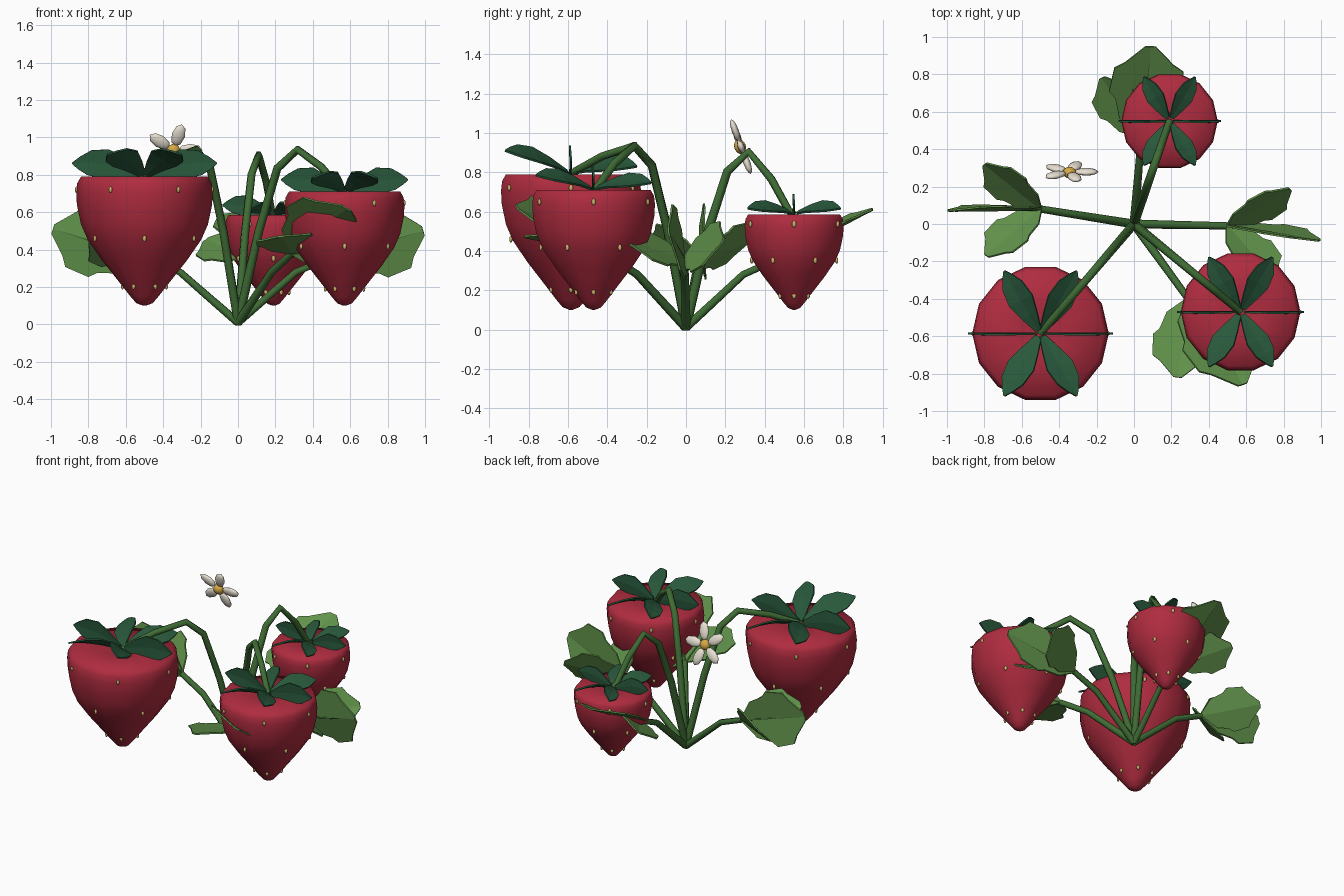
import bpy, bmesh, math
from mathutils import Vector, Matrix

if "Cube" in bpy.data.objects:
    bpy.data.objects.remove(bpy.data.objects["Cube"])

UP = Vector((0, 0, 1))


def material(name, rgb):
    m = bpy.data.materials.new(name)
    m.diffuse_color = (*rgb, 1)
    m.use_nodes = True
    m.node_tree.nodes["Principled BSDF"].inputs["Base Color"].default_value = m.diffuse_color
    return m


RED = material("berry_red", (0.43, 0.025, 0.05))
SEPAL = material("sepal_green", (0.022, 0.10, 0.045))
LEAF = material("leaf_green", (0.12, 0.29, 0.07))
STEM = material("stem_green", (0.05, 0.15, 0.035))
SEED = material("seed_gold", (0.62, 0.45, 0.15))
PETAL = material("petal_cream", (0.80, 0.74, 0.64))
GOLD = material("flower_gold", (0.68, 0.40, 0.06))


def finish(bm, name, mat, smooth=False):
    bmesh.ops.recalc_face_normals(bm, faces=bm.faces)
    me = bpy.data.meshes.new(name)
    bm.to_mesh(me)
    bm.free()
    me.materials.append(mat)
    for p in me.polygons:
        p.use_smooth = smooth
    ob = bpy.data.objects.new(name, me)
    bpy.context.collection.objects.link(ob)
    return ob


def lathe(name, profile, centre, sides, mat):
    bm = bmesh.new()
    rings = []
    for r, z in profile:
        rings.append([bm.verts.new((centre[0] + r * math.cos(2 * math.pi * i / sides),
                                    centre[1] + r * math.sin(2 * math.pi * i / sides), z))
                      for i in range(sides)])
    for a, b in zip(rings, rings[1:]):
        for i in range(sides):
            j = (i + 1) % sides
            bm.faces.new((a[i], a[j], b[j], b[i]))
    bm.faces.new(rings[0])
    bm.faces.new(rings[-1])
    return finish(bm, name, mat, True)


def tube(name, pts, radius, tip=0.8):
    cu = bpy.data.curves.new(name, 'CURVE')
    cu.dimensions = '3D'
    cu.bevel_depth = radius
    cu.bevel_resolution = 1
    cu.use_fill_caps = True
    sp = cu.splines.new('POLY')
    sp.points.add(len(pts) - 1)
    for i, p in enumerate(pts):
        sp.points[i].co = (*p, 1)
        sp.points[i].radius = 1 + (tip - 1) * i / (len(pts) - 1)
    cu.materials.append(STEM)
    ob = bpy.data.objects.new(name, cu)
    bpy.context.collection.objects.link(ob)


def blade(name, base, tip, outline, mat, fold=0.12, bow=0.0):
    """Folded leaf from base to tip; an upright leaf is swung over, so side ones stand on edge."""
    base, tip = Vector(base), Vector(tip)
    d = (tip - base).normalized()
    w = UP.rotation_difference(d) @ Vector((1, 0, 0))
    n = w.cross(d)
    if n.z < 0:
        n = -n
    length = (tip - base).length
    bm = bmesh.new()
    rows = []
    for t, h in outline:
        c = base.lerp(tip, t) + UP * bow * length * math.sin(math.pi * t)
        rows.append([bm.verts.new(c + w * h * length * s + n * fold * h * length * abs(s))
                     for s in (-1, 0, 1)])
    for a, b in zip(rows, rows[1:]):
        for i in range(2):
            bm.faces.new((a[i], a[i + 1], b[i + 1], b[i]))
    ob = finish(bm, name, mat)
    so = ob.modifiers.new("thickness", 'SOLIDIFY')
    so.thickness = 0.01
    so.offset = 0


def ellipsoids(name, items, mat):
    bm = bmesh.new()
    for loc, rot, scale in items:
        m = Matrix.Translation(loc) @ rot.to_4x4() @ Matrix.Diagonal((*scale, 1))
        bmesh.ops.create_uvsphere(bm, u_segments=8, v_segments=6, radius=1, matrix=m)
    return finish(bm, name, mat, True)


# Fruit: heights are fractions of the berry, radii fractions of its width
FRUIT = [(0.02, 0.0), (0.12, 0.02), (0.21, 0.075), (0.38, 0.19), (0.62, 0.35), (0.83, 0.51),
         (0.93, 0.63), (0.99, 0.78), (1.0, 0.88), (0.985, 0.95), (0.93, 1.0), (0.3, 1.0), (0.03, 0.97)]
SEPAL_SHAPE = [(0, 0.05), (0.25, 0.14), (0.5, 0.215), (0.75, 0.18), (0.9, 0.09), (1, 0.01)]
# Per berry: centre, radius, top, stem apex, rise of front sepals, apex position along the arch
berries = [("left", (-0.50, -0.585), 0.365, 0.79, 0.935, 0.30, 0.45),
           ("right", (0.57, -0.47), 0.320, 0.71, 0.935, 0.20, 0.56),
           ("back", (0.19, 0.55), 0.258, 0.585, 0.905, 0.08, 0.58)]


def fruit_radius(f):
    for (r0, z0), (r1, z1) in zip(FRUIT, FRUIT[1:]):
        if z0 <= f <= z1:
            return r0 + (r1 - r0) * (f - z0) / (z1 - z0)


for label, (cx, cy), R, top, apex, rise, ta in berries:
    H = top - 0.10
    lathe(label + "_berry", [(r * R, 0.10 + z * H) for r, z in FRUIT], (cx, cy), 14, RED)
    # Staggered seed rings
    seeds = []
    for k, f in enumerate((0.15, 0.52, 0.90)):
        r = fruit_radius(f) * R
        for i in range(6):
            a = math.radians(60 * i + (30 if k == 1 else 0))
            seeds.append((Vector((cx + r * math.cos(a), cy + r * math.sin(a), 0.10 + f * H)),
                          Matrix.Rotation(a, 3, 'Z'), (0.008, 0.011, 0.017)))
    ellipsoids(label + "_seeds", seeds, SEED)
    # Calyx of six sepals
    for i in range(6):
        ca, sa = math.cos(math.pi * i / 3), math.sin(math.pi * i / 3)
        slope = 0.17 if i % 3 == 0 else (rise if sa < 0 else 0.08)
        L = 1.06 * R
        base = (cx + 0.02 * ca, cy + 0.02 * sa, top + 0.01)
        tip = (cx + L * ca, cy + L * sa, top + 0.01 + slope * R)
        blade(f"{label}_sepal_{i + 1}", base, tip, SEPAL_SHAPE, SEPAL, 0.08, 0.07)
    # Arching fruit stem
    arch = [(0, 0.01), (ta * 0.35, 0.50), (ta * 0.66, apex - 0.10), (ta, apex),
            ((ta + 1) / 2, (apex + top) / 2 + 0.02), (0.95, top + 0.02), (1.0, top)]
    tube(label + "_fruit_stem", [(cx * t, cy * t, z) for t, z in arch], 0.024)

# Three-part leaves on low stalks
LEAF_SHAPE = [(0, 0.03), (0.2, 0.24), (0.42, 0.30), (0.5, 0.37), (0.76, 0.34), (0.82, 0.24), (1, 0.05)]
leaves = [("right", (0.50, -0.01, 0.36), (0.99, -0.09, 0.50)),
          ("left", (-0.50, 0.08, 0.36), (-0.99, 0.07, 0.51)),
          ("rear", (0.04, 0.47, 0.36), (0.09, 0.95, 0.61)),
          ("front", (0.29, -0.40, 0.38), (0.58, -0.86, 0.62))]
for label, base, tip in leaves:
    b, t = Vector(base), Vector(tip)
    tube(label + "_leaf_stalk", [(0, 0, 0.01), (b.x * 0.3, b.y * 0.3, 0.14),
                                 (b.x * 0.62, b.y * 0.62, 0.28), base], 0.024)
    blade(label + "_middle_leaflet", b, t, LEAF_SHAPE, LEAF)
    tube(label + "_leaf_midrib", [b, b.lerp(t, 0.93)], 0.009, 0.6)
    for s, side in ((1, "upper"), (-1, "lower")):
        d = Matrix.Rotation(math.radians(40 * s), 3, 'Z') @ (t - b)
        d = d * 0.78
        d.z = 0.09
        blade(f"{label}_{side}_leaflet", b, b + d, LEAF_SHAPE, LEAF)

# Blossom, tilted back and facing the rear
centre = Vector((-0.345, 0.28, 0.93))
tilt = Matrix.Rotation(math.radians(110), 3, 'X')
ellipsoids("blossom_centre", [(centre + Vector((0, -0.005, 0)), tilt, (0.038, 0.038, 0.03))], GOLD)
petals = []
for i in range(5):
    rot = tilt @ Matrix.Rotation(math.radians(72 * i + 1), 3, 'Z')
    petals.append((centre + rot @ Vector((0.09, 0, 0)), rot, (0.065, 0.036, 0.018)))
ellipsoids("blossom_petals", petals, PETAL)
